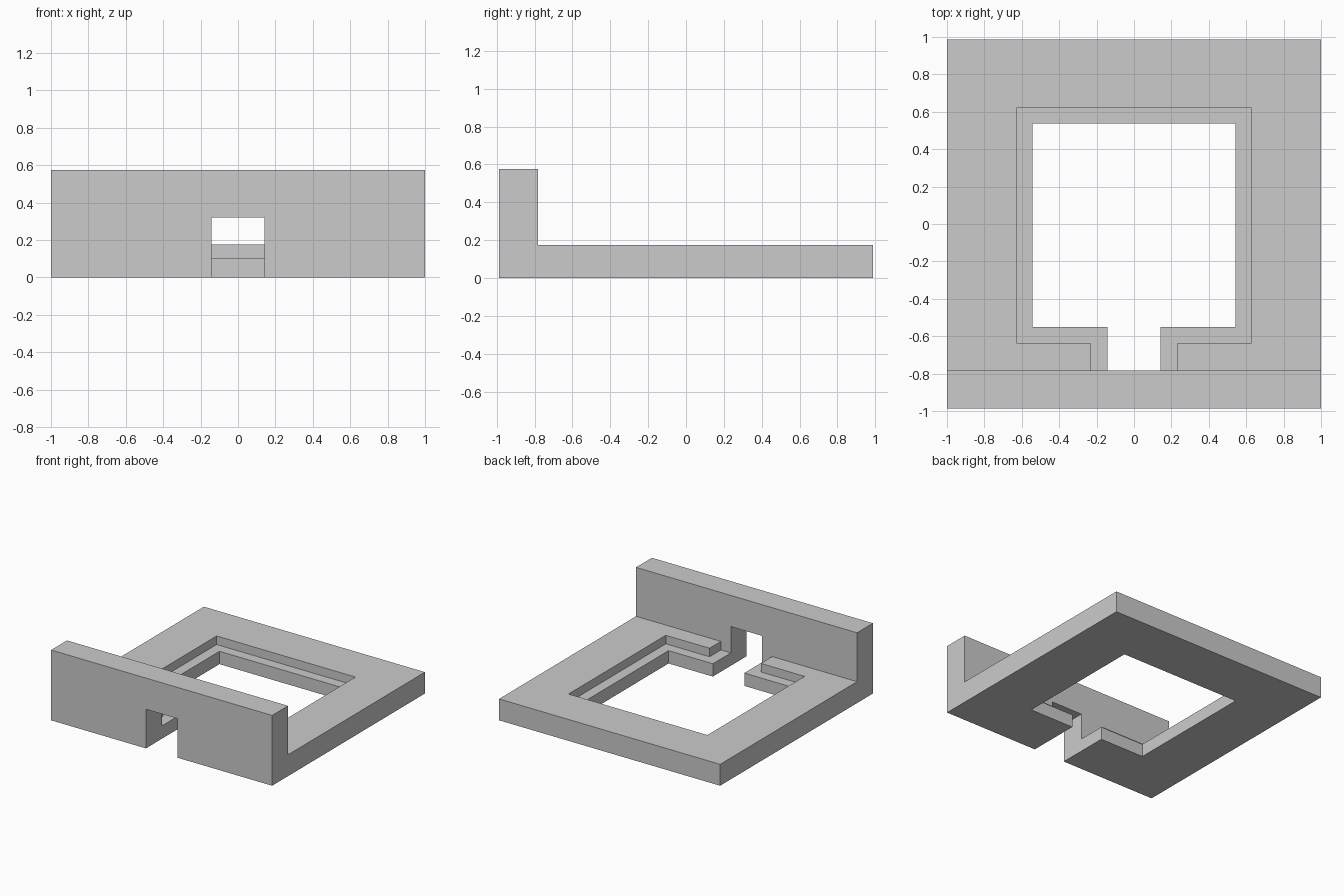
import bpy
import bmesh

cube = bpy.data.objects.get("Cube")
if cube:
    bpy.data.objects.remove(cube, do_unlink=True)

gray = bpy.data.materials.new("plain gray")
gray.use_nodes = True
color = (0.6, 0.6, 0.6, 1)
gray.diffuse_color = color
gray.node_tree.nodes["Principled BSDF"].inputs["Base Color"].default_value = color


def prism(name, profile, x0, x1):
    """Extrude a (y, z) profile from x0 to x1."""
    bm = bmesh.new()
    face = bm.faces.new([bm.verts.new((x0, y, z)) for y, z in profile])
    out = bmesh.ops.extrude_face_region(bm, geom=[face])
    verts = [v for v in out["geom"] if isinstance(v, bmesh.types.BMVert)]
    bmesh.ops.translate(bm, verts=verts, vec=(x1 - x0, 0, 0))
    bmesh.ops.recalc_face_normals(bm, faces=bm.faces)
    mesh = bpy.data.meshes.new(name)
    bm.to_mesh(mesh)
    bm.free()
    mesh.materials.append(gray)
    obj = bpy.data.objects.new(name, mesh)
    bpy.context.collection.objects.link(obj)
    return obj


# Base plate and upright front wall share one L-shaped profile
FRONT, BACK, WALL = -0.987, 0.987, -0.782
LEDGE, PLATE, TOP = 0.105, 0.175, 0.575
frame = prism("frame_with_front_wall",
              [(FRONT, 0), (BACK, 0), (BACK, PLATE), (WALL, PLATE),
               (WALL, TOP), (FRONT, TOP)], -1, 1)

# Cutters: half width, y range, z range
cuts = {
    "window_cutter": (0.543, -0.55, 0.536, -0.2, 0.4),
    "ledge_cutter": (0.628, -0.636, 0.621, LEDGE, 0.4),
    "neck_ledge_cutter": (0.232, WALL, -0.5, LEDGE, 0.4),
    "slot_cutter": (0.142, -1.2, -0.4, -0.2, 0.32),
}
for name, (w, y0, y1, z0, z1) in cuts.items():
    cutter = prism(name, [(y0, z0), (y1, z0), (y1, z1), (y0, z1)], -w, w)
    cutter.hide_render = True
    cutter.hide_viewport = True
    cut = frame.modifiers.new(name, 'BOOLEAN')
    cut.operation = 'DIFFERENCE'
    cut.solver = 'EXACT'
    cut.object = cutter
